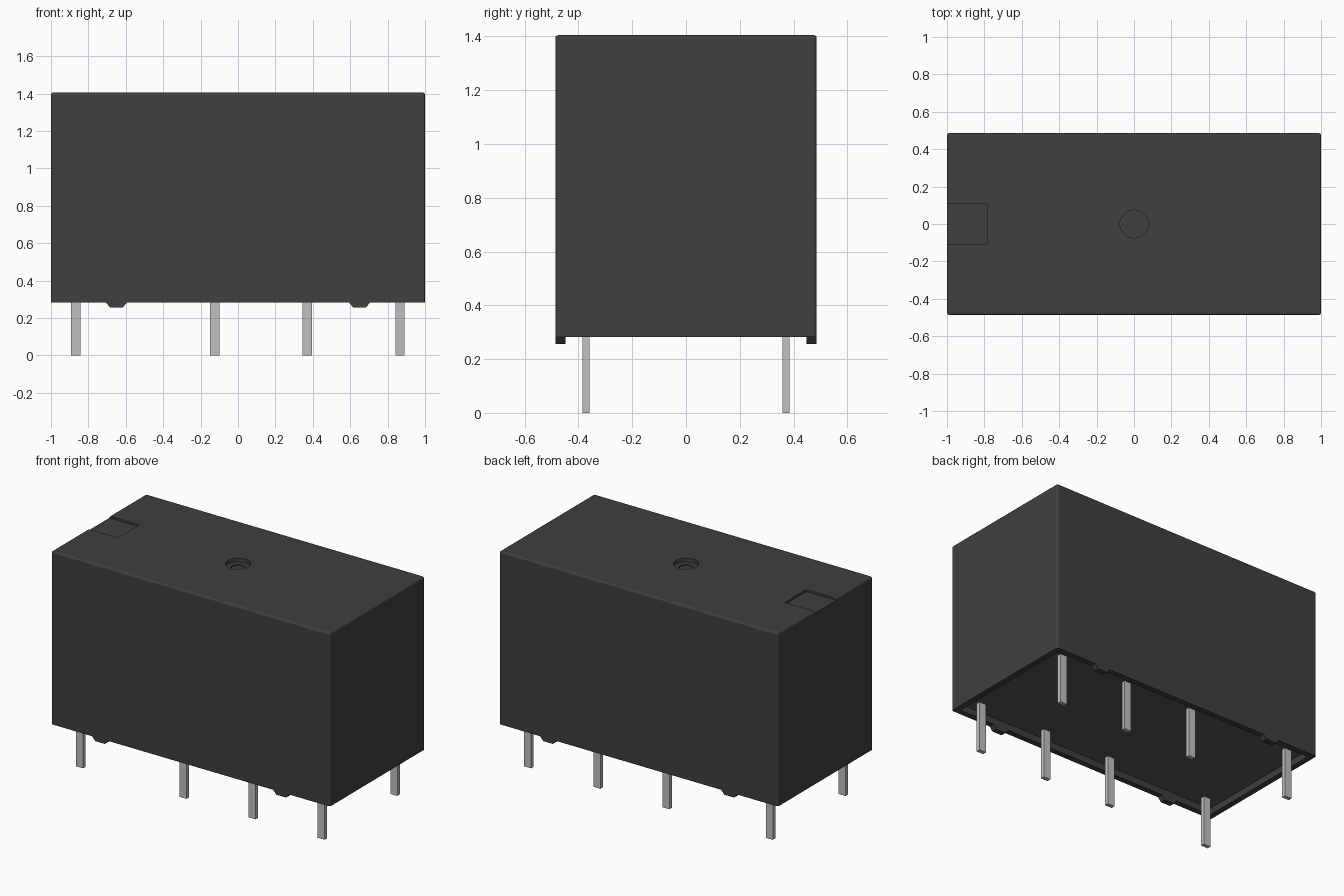
import bpy
import bmesh
import math
from mathutils import Matrix

if "Cube" in bpy.data.objects:
    bpy.data.objects.remove(bpy.data.objects["Cube"], do_unlink=True)

Z0, Z1 = 0.283, 1.405      # case bottom and top
HX, HY = 1.0, 0.486        # case half sizes
LIP = 0.037                # case wall thickness


def material(name, rgb):
    m = bpy.data.materials.new(name)
    m.use_nodes = True
    m.diffuse_color = (*rgb, 1)
    bsdf = m.node_tree.nodes["Principled BSDF"]
    bsdf.inputs["Base Color"].default_value = (*rgb, 1)
    return m


black = material("black plastic", (0.05, 0.05, 0.05))
grey = material("dark grey plastic", (0.09, 0.09, 0.09))
metal = material("pin grey metal", (0.53, 0.53, 0.53))


def finish(name, bm, mat):
    bmesh.ops.recalc_face_normals(bm, faces=bm.faces[:])
    mesh = bpy.data.meshes.new(name)
    bm.to_mesh(mesh)
    bm.free()
    mesh.materials.append(mat)
    ob = bpy.data.objects.new(name, mesh)
    bpy.context.collection.objects.link(ob)
    return ob


def add_box(bm, x0, x1, y0, y1, z0, z1):
    place = Matrix.Translation(((x0 + x1) / 2, (y0 + y1) / 2, (z0 + z1) / 2))
    scale = Matrix.Diagonal((x1 - x0, y1 - y0, z1 - z0, 1))
    return bmesh.ops.create_cube(bm, size=1, matrix=place @ scale)["verts"]


def box(name, mat, *bounds):
    bm = bmesh.new()
    add_box(bm, *bounds)
    return finish(name, bm, mat)


def cylinder(name, radius, z_low, z_high):
    bm = bmesh.new()
    bmesh.ops.create_cone(bm, cap_ends=True, segments=48, radius1=radius, radius2=radius,
                          depth=z_high - z_low,
                          matrix=Matrix.Translation((0, 0, (z_low + z_high) / 2)))
    return finish(name, bm, black)


def cut(target, cutter):
    mod = target.modifiers.new("cut", "BOOLEAN")
    mod.operation = "DIFFERENCE"
    mod.solver = "EXACT"
    mod.object = cutter
    bpy.context.view_layer.objects.active = target
    bpy.ops.object.modifier_apply(modifier=mod.name)
    bpy.data.objects.remove(cutter, do_unlink=True)


# Case: softened box with crisp flat faces, open underneath to a shallow lip
bm = bmesh.new()
add_box(bm, -HX, HX, -HY, HY, Z0, Z1)
edges = [e for e in bm.edges if max(v.co.z for v in e.verts) > Z0 + 0.1]
bmesh.ops.bevel(bm, geom=edges, offset=0.012, segments=3, profile=0.5, affect="EDGES")
case = finish("case", bm, black)
cut(case, box("lip_cutter", black, -HX + LIP, HX - LIP, -HY + LIP, HY - LIP, Z0 - 0.1, Z0 + 0.06))

# Orientation mark and stepped vent hole in the top
cut(case, box("mark_cutter", black, -1.1, -0.785, -0.11, 0.11, Z1 - 0.013, Z1 + 0.1))
cut(case, cylinder("vent_cutter", 0.075, Z1 - 0.025, Z1 + 0.01))
cut(case, cylinder("vent_pit_cutter", 0.042, Z1 - 0.033, Z1 + 0.01))

# Base plate set up inside the lip
box("base_plate", grey, -HX + LIP, HX - LIP, -HY + LIP, HY - LIP, Z0 + 0.043, Z0 + 0.06)

# Tapered standoff feet along both long edges
bm = bmesh.new()
for x in (-0.65, 0.65):
    for side in (-1, 1):
        y0, y1 = sorted((side * HY, side * (HY - LIP)))
        verts = add_box(bm, x - 0.058, x + 0.058, y0, y1, Z0 - 0.026, Z0 + 0.002)
        for v in verts:
            if v.co.z < Z0 - 0.01:
                v.co.x = x + math.copysign(0.035, v.co.x - x)
finish("standoff_feet", bm, black)

# Two rows of flat contact pins
for row, y in (("front", -0.372), ("back", 0.372)):
    for i, x in enumerate((-0.867, -0.125, 0.37, 0.866)):
        box(f"{row}_pin_{i + 1}", metal, x - 0.025, x + 0.025, y - 0.013, y + 0.013, 0, Z0 + 0.055)
